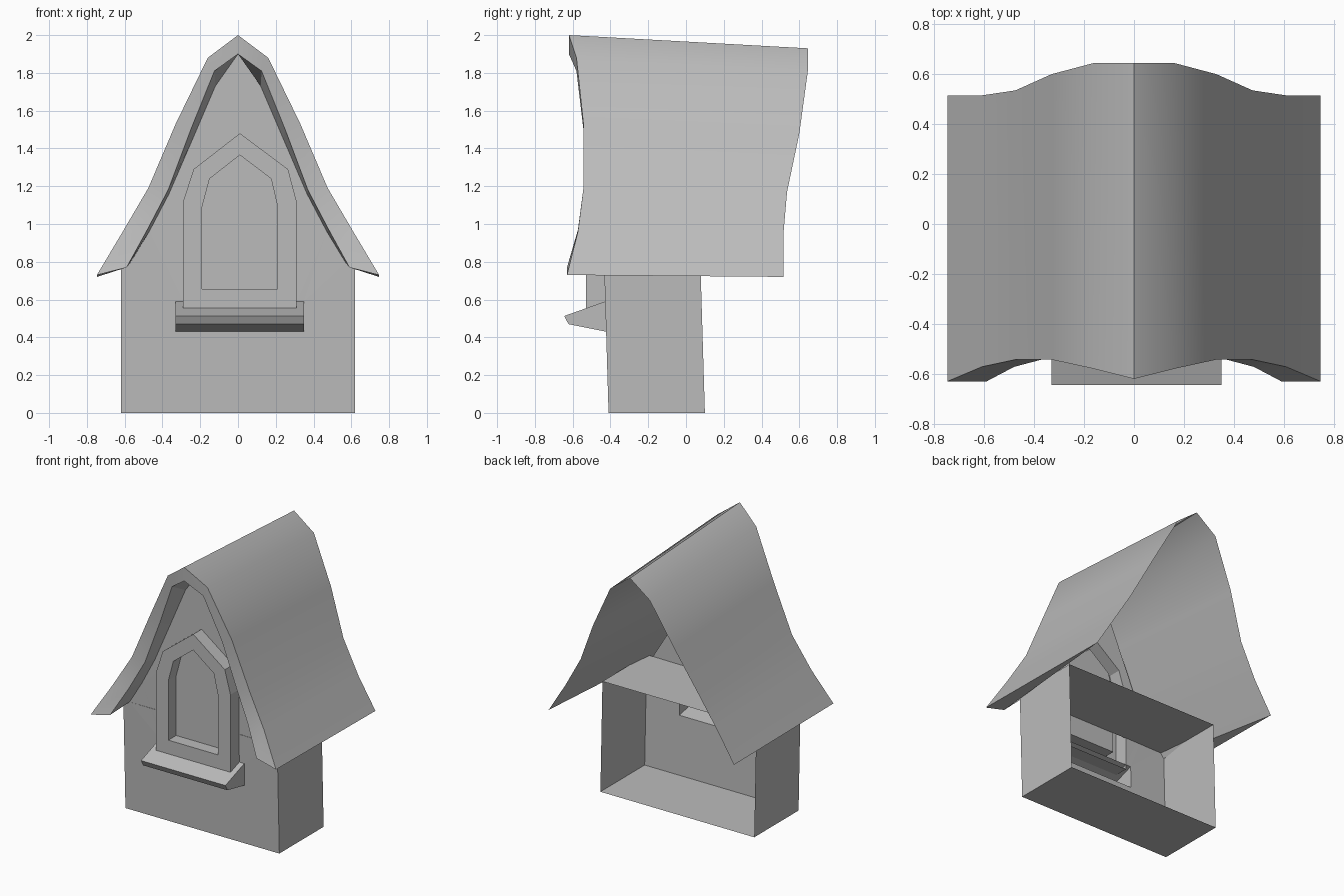
import bpy, bmesh, math

cube = bpy.data.objects.get("Cube")
if cube:
    bpy.data.objects.remove(cube, do_unlink=True)

grey = bpy.data.materials.new("plain_grey")
grey.use_nodes = True
tone = (0.5, 0.5, 0.5, 1)
grey.diffuse_color = tone
grey.node_tree.nodes["Principled BSDF"].inputs["Base Color"].default_value = tone


def finish(name, bm, smooth=False):
    bmesh.ops.remove_doubles(bm, verts=bm.verts, dist=0.0005)
    bmesh.ops.recalc_face_normals(bm, faces=bm.faces)
    mesh = bpy.data.meshes.new(name)
    bm.to_mesh(mesh)
    bm.free()
    mesh.materials.append(grey)
    obj = bpy.data.objects.new(name, mesh)
    bpy.context.collection.objects.link(obj)
    if smooth:
        bpy.ops.object.select_all(action="DESELECT")
        obj.select_set(True)
        bpy.context.view_layer.objects.active = obj
        bpy.ops.object.shade_smooth_by_angle(angle=math.radians(32))


def loft(bm, rows, closed=False):
    """Skin quads between successive rows of points."""
    grid = [[bm.verts.new(p) for p in row] for row in rows]
    n = len(rows[0])
    for a, b in zip(grid, grid[1:]):
        for i in range(n if closed else n - 1):
            j = (i + 1) % n
            bm.faces.new((a[i], a[j], b[j], b[i]))
    return grid


def both_sides(half):
    """Mirror a half profile that starts on the centre line."""
    return [(-x, y, z) for x, y, z in reversed(half[1:])] + half


def wall_y(z):
    return -0.41 - 0.03 * min(z, 0.8)


# Roof: flared shell, thick at the front and tapering to a thin back edge
xs_out = [0, 0.16, 0.33, 0.475, 0.61, 0.747]
xs_in = [0, 0.125, 0.25, 0.37, 0.48, 0.59]
y_front = [-0.62, -0.58, -0.543, -0.543, -0.572, -0.63]
y_back = [0.645, 0.645, 0.60, 0.535, 0.515, 0.515]
z_front = [2, 1.88, 1.53, 1.19, 0.96, 0.73]
z_in = [1.9, 1.81, 1.5, 1.18, 0.97, 0.77]
z_back = [1.93, 1.81, 1.48, 1.17, 0.94, 0.72]
back = both_sides(list(zip(xs_out, y_back, z_back)))
front = both_sides(list(zip(xs_out, y_front, z_front)))
inner = both_sides(list(zip(xs_in, y_front, z_in)))
bm = bmesh.new()
grid = loft(bm, [back, front, inner, back])
for end in (0, -1):
    bm.faces.new([row[end] for row in grid[:3]])
finish("roof", bm, True)

# Soffit between the roof edge and the gable
z_gable = [1.9, 1.73, 1.45, 1.16, 0.96, 0.795]
x_gable = [0, 0.12, 0.24, 0.365, 0.47, 0.57]
gable = both_sides([(x, wall_y(z), z) for x, z in zip(x_gable, z_gable)])
bm = bmesh.new()
loft(bm, [inner, gable])
finish("soffit", bm)

# Window outlines, as x and z
outer = [(-0.29, 0.555), (-0.29, 1.12), (-0.235, 1.29), (0.01, 1.48),
         (0.265, 1.29), (0.31, 1.12), (0.31, 0.555)]
opening = [(-0.19, 0.655), (-0.19, 1.09), (-0.15, 1.24), (0.01, 1.365),
           (0.175, 1.24), (0.21, 1.09), (0.21, 0.655)]
sill_left, sill_right, sill_low, sill_high = -0.33, 0.35, 0.43, 0.59

# Front wall with gable, cut out behind the window and sill
outline = [(-0.62, 0), (-0.62, 0.795)] + [(x, z) for x, _, z in gable]
outline += [(0.62, 0.795), (0.62, 0)]
hole = [(sill_left, sill_low), (sill_left, sill_high), (-0.29, sill_high)]
hole += outer[1:-1]
hole += [(0.31, sill_high), (sill_right, sill_high), (sill_right, sill_low)]
bm = bmesh.new()
edges = []
for loop in (outline, hole):
    vs = [bm.verts.new((x, 0, z)) for x, z in loop]
    edges += [bm.edges.new((vs[i - 1], vs[i])) for i in range(len(vs))]
bmesh.ops.triangle_fill(bm, edges=edges, use_beauty=True, normal=(0, -1, 0))
for v in bm.verts:
    v.co.y = wall_y(v.co.z)
finish("front_wall", bm)

# Base box: floor, sides and top, open at the back
ring = [(-0.62, 0), (0.62, 0), (0.62, 0.795), (-0.62, 0.795)]
bm = bmesh.new()
loft(bm, [[(x, wall_y(z), z) for x, z in ring],
          [(x, wall_y(z) + 0.51, z) for x, z in ring]], True)
finish("base_box", bm)

# Window frame with recessed pane, hollow behind
bm = bmesh.new()
grid = loft(bm, [[(x, wall_y(z), z) for x, z in outer],
                 [(x, -0.53, z) for x, z in outer],
                 [(x, -0.53, z) for x, z in opening],
                 [(x, -0.44, z) for x, z in opening]], True)
bm.faces.new(grid[-1])
finish("window_frame", bm)

# Sloped sill, hollow behind
profile = [(wall_y(sill_high), sill_high), (-0.645, 0.513), (-0.622, 0.47),
           (wall_y(sill_low), sill_low)]
bm = bmesh.new()
grid = loft(bm, [[(x, y, z) for y, z in profile] for x in (sill_left, sill_right)])
for row in grid:
    bm.faces.new(row)
finish("window_sill", bm)
